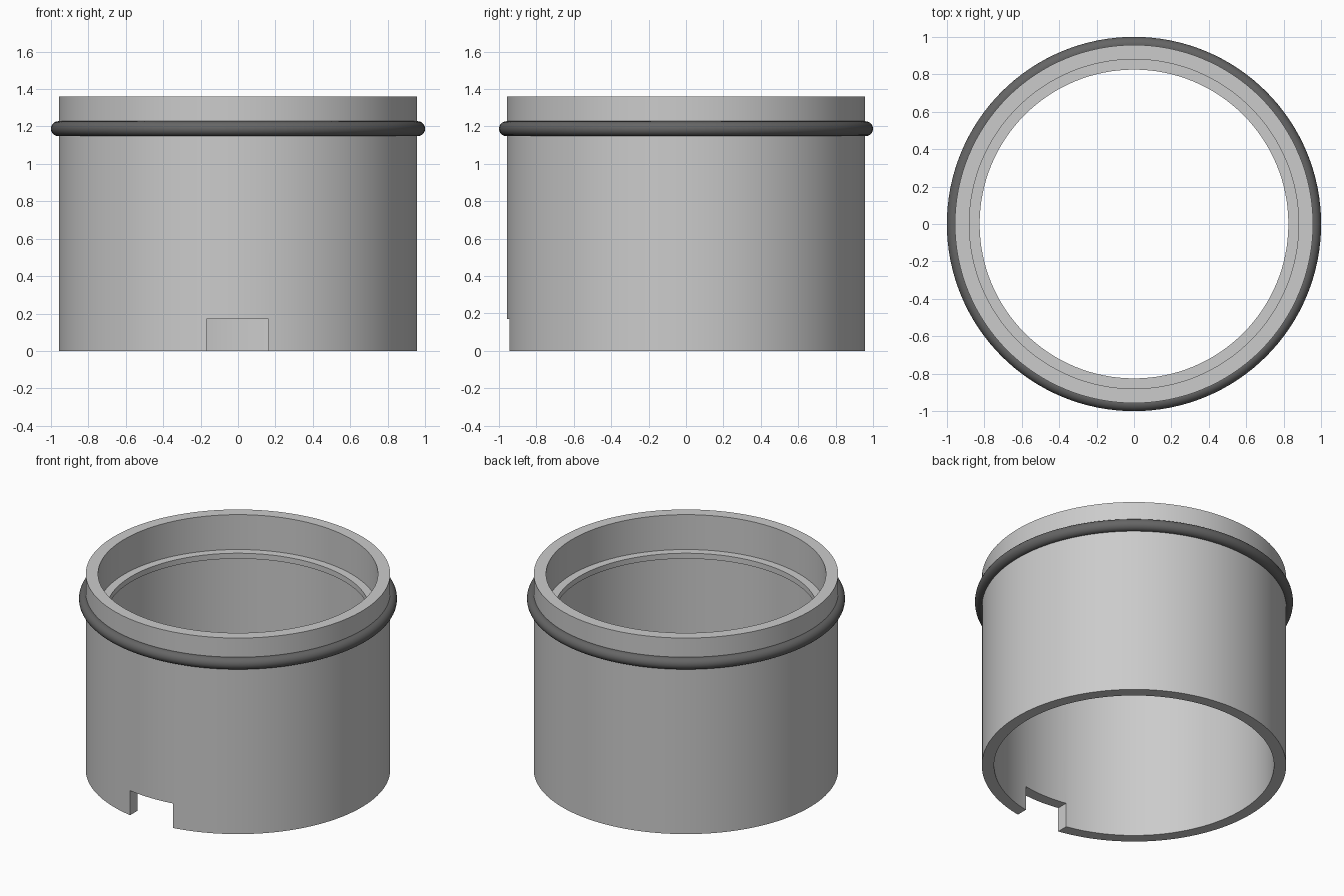
import bpy, bmesh, math

if "Cube" in bpy.data.objects:
    bpy.data.objects.remove(bpy.data.objects["Cube"])

SEGMENTS = 128


def material(name, value):
    m = bpy.data.materials.new(name)
    m.diffuse_color = (value, value, value, 1)
    m.use_nodes = True
    m.node_tree.nodes["Principled BSDF"].inputs["Base Color"].default_value = m.diffuse_color
    return m


def smooth(obj):
    bpy.ops.object.select_all(action='DESELECT')
    obj.select_set(True)
    bpy.context.view_layer.objects.active = obj
    bpy.ops.object.shade_smooth_by_angle(angle=math.radians(35))


def revolve(name, profile, mat):
    """Closed (radius, z) profile spun around the z axis."""
    bm = bmesh.new()
    rings = []
    for i in range(SEGMENTS):
        a = 2 * math.pi * i / SEGMENTS
        rings.append([bm.verts.new((r * math.cos(a), r * math.sin(a), z)) for r, z in profile])
    n = len(profile)
    for i in range(SEGMENTS):
        p, q = rings[i], rings[(i + 1) % SEGMENTS]
        for j in range(n):
            k = (j + 1) % n
            bm.faces.new((p[j], q[j], q[k], p[k]))
    bmesh.ops.recalc_face_normals(bm, faces=bm.faces)
    mesh = bpy.data.meshes.new(name)
    bm.to_mesh(mesh)
    bm.free()
    mesh.materials.append(mat)
    obj = bpy.data.objects.new(name, mesh)
    bpy.context.collection.objects.link(obj)
    return obj


light_grey = material("light grey", 0.60)
dark_grey = material("dark grey", 0.13)

# Outer sleeve
sleeve = revolve("sleeve", [(0.957, 0), (0.957, 1.36), (0.88, 1.36), (0.88, 0)], light_grey)

# Rectangular notch through the front wall at the bottom edge
bpy.ops.mesh.primitive_cube_add(size=1, location=(-0.003, -0.9, 0.035))
cutter = bpy.context.object
cutter.name = "notch_cutter"
cutter.scale = (0.33, 0.4, 0.27)
cutter.hide_render = True
cut = sleeve.modifiers.new("notch", 'BOOLEAN')
cut.operation = 'DIFFERENCE'
cut.solver = 'EXACT'
cut.object = cutter
bpy.context.view_layer.objects.active = sleeve
bpy.ops.object.modifier_apply(modifier="notch")
bpy.data.objects.remove(cutter)
smooth(sleeve)

# Thin ledge ring inside the sleeve
ledge = revolve("inner_ledge", [(0.89, 1.08), (0.89, 1.118), (0.825, 1.118), (0.825, 1.08)], light_grey)
smooth(ledge)

# Round sealing ring around the outside
seal_profile = [(0.96 + 0.04 * math.cos(math.tau * i / 20), 1.188 + 0.04 * math.sin(math.tau * i / 20))
                for i in range(20)]
seal = revolve("seal_ring", seal_profile, dark_grey)
smooth(seal)
